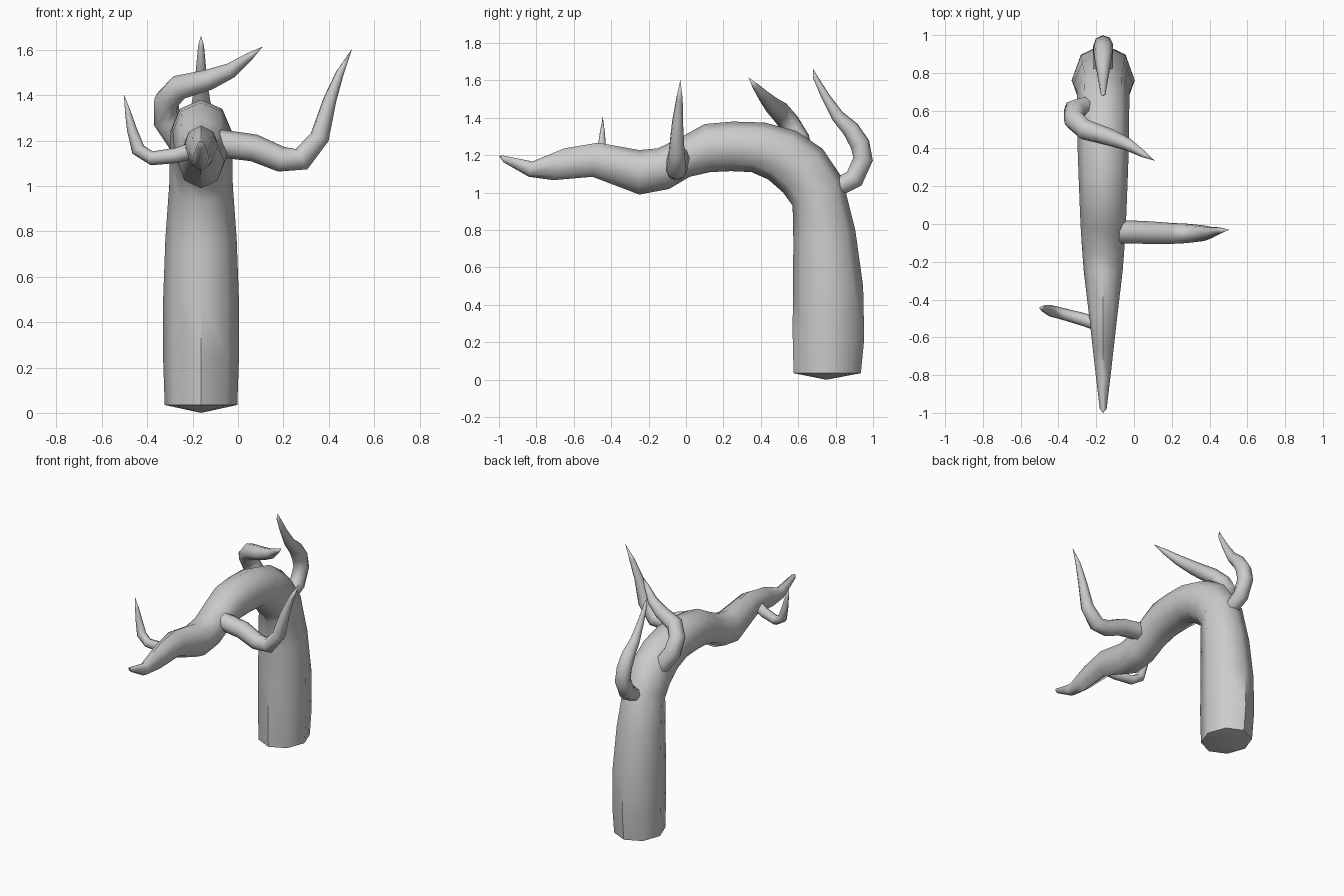
import bpy, bmesh, math
from mathutils import Vector

SIDES = 8
CX = -0.163


def skin(name, rings, start, end):
    """Join rings of points into a closed tube with a point at each end."""
    bm = bmesh.new()
    loops = [[bm.verts.new(p) for p in ring] for ring in rings]
    for a, b in zip(loops, loops[1:]):
        for i in range(SIDES):
            j = (i + 1) % SIDES
            bm.faces.new((a[i], a[j], b[j], b[i]))
    for loop, tip in ((loops[0], start), (loops[-1], end)):
        v = bm.verts.new(tip)
        for i in range(SIDES):
            bm.faces.new((loop[i], loop[(i + 1) % SIDES], v))
    bmesh.ops.recalc_face_normals(bm, faces=bm.faces)
    mesh = bpy.data.meshes.new(name)
    bm.to_mesh(mesh)
    bm.free()
    obj = bpy.data.objects.new(name, mesh)
    bpy.context.collection.objects.link(obj)
    bpy.context.view_layer.objects.active = obj
    obj.select_set(True)
    bpy.ops.object.shade_smooth_by_angle(angle=math.radians(50))
    obj.select_set(False)


def branch(name, path):
    """Tapered tube along (x, y, z, radius) points; the last one is the tip."""
    pts = [Vector(p[:3]) for p in path]
    rings, side = [], None
    for i, p in enumerate(pts[:-1]):
        t = (pts[i + 1] - pts[max(i - 1, 0)]).normalized()
        if side is None:
            side = t.orthogonal()
        side = (side - t * side.dot(t)).normalized()
        up = t.cross(side)
        rings.append([p + path[i][3] * (side * math.cos(a) + up * math.sin(a))
                      for a in (math.tau * k / SIDES for k in range(SIDES))])
    skin(name, rings, pts[0], pts[-1])


# Trunk: inner (y, z), outer (y, z), half width in x
trunk = [
    ((0.575, 0.035), (0.935, 0.035), 0.16),
    ((0.57, 0.25), (0.953, 0.22), 0.167),
    ((0.572, 0.5), (0.947, 0.5), 0.167),
    ((0.574, 0.74), (0.905, 0.8), 0.157),
    ((0.57, 0.93), (0.835, 1.08), 0.14),
    ((0.52, 1.0), (0.73, 1.235), 0.138),
    ((0.44, 1.07), (0.59, 1.33), 0.137),
    ((0.35, 1.11), (0.42, 1.375), 0.135),
    ((0.24, 1.115), (0.25, 1.38), 0.13),
    ((0.13, 1.11), (0.1, 1.367), 0.125),
    ((0.02, 1.085), (-0.03, 1.295), 0.12),
    ((-0.09, 1.02), (-0.15, 1.237), 0.113),
    ((-0.25, 0.99), (-0.25, 1.228), 0.103),
    ((-0.5, 1.085), (-0.47, 1.267), 0.075),
    ((-0.71, 1.067), (-0.65, 1.237), 0.053),
    ((-0.84, 1.085), (-0.82, 1.167), 0.036),
    ((-0.975, 1.162), (-0.985, 1.2), 0.018),
]
rings = []
for inner, outer, w in trunk:
    a, b = Vector((CX, *inner)), Vector((CX, *outer))
    mid, half = (a + b) / 2, (b - a) / 2
    rings.append([mid + half * math.cos(t) + Vector((w * math.sin(t), 0, 0))
                  for t in (math.tau * k / SIDES for k in range(SIDES))])
skin("bent_trunk", rings, (CX, 0.75, 0.0), (CX, -1.0, 1.195))

# Side branches
branch("right_branch", [
    (-0.10, -0.04, 1.19, 0.062), (0.07, -0.045, 1.168, 0.06),
    (0.19, -0.05, 1.118, 0.056), (0.28, -0.05, 1.118, 0.052),
    (0.36, -0.05, 1.215, 0.044), (0.405, -0.045, 1.38, 0.03),
    (0.45, -0.035, 1.5, 0.018), (0.503, -0.03, 1.605, 0)])
branch("left_branch", [
    (-0.19, -0.53, 1.16, 0.036), (-0.27, -0.505, 1.135, 0.034),
    (-0.38, -0.475, 1.122, 0.031), (-0.44, -0.46, 1.16, 0.031),
    (-0.468, -0.45, 1.25, 0.022), (-0.485, -0.447, 1.325, 0.013),
    (-0.503, -0.445, 1.405, 0)])
branch("upper_left_branch", [
    (-0.24, 0.62, 1.18, 0.06), (-0.315, 0.60, 1.29, 0.06),
    (-0.315, 0.55, 1.375, 0.057), (-0.26, 0.50, 1.435, 0.055),
    (-0.13, 0.46, 1.468, 0.046), (-0.03, 0.42, 1.51, 0.034),
    (0.05, 0.37, 1.57, 0.018), (0.11, 0.335, 1.615, 0)])
branch("back_branch", [
    (CX, 0.81, 1.03, 0.05), (CX, 0.90, 1.075, 0.053),
    (CX, 0.947, 1.18, 0.053), (CX, 0.93, 1.26, 0.053),
    (CX, 0.88, 1.34, 0.047), (CX, 0.81, 1.41, 0.035),
    (CX, 0.745, 1.515, 0.023), (CX, 0.69, 1.62, 0.013),
    (CX, 0.68, 1.662, 0)])
